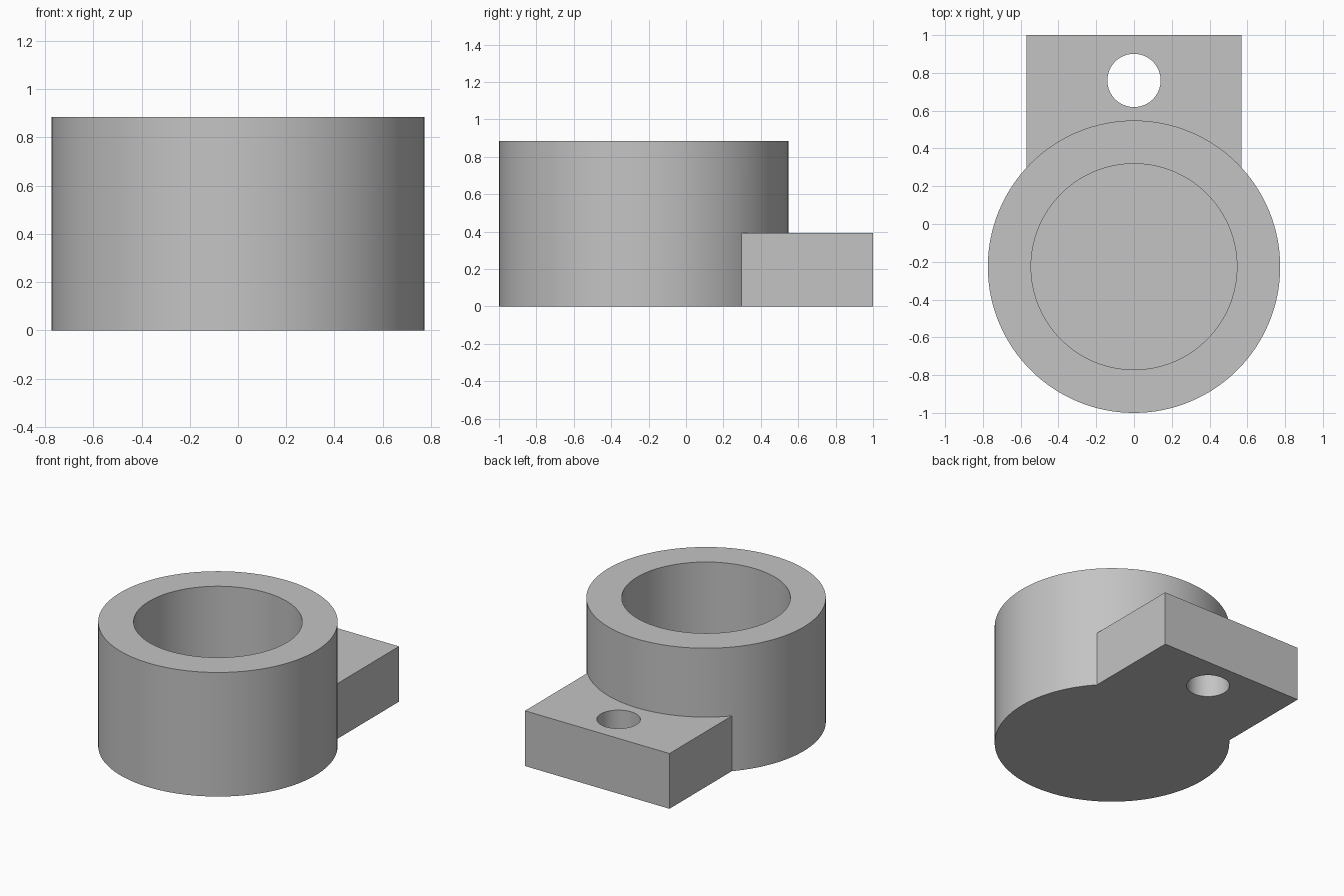
import bpy

cube = bpy.data.objects.get("Cube")
if cube:
    bpy.data.objects.remove(cube, do_unlink=True)

RING_Y = -0.226      # axis of the round body
RADIUS = 0.774
BORE = 0.545
HEIGHT = 0.885
FLOOR = 0.2          # thickness under the blind bore
LUG_HEIGHT = 0.394
LUG_HALF = 0.57
HOLE_Y = 0.76

grey = bpy.data.materials.new("plain grey")
grey.use_nodes = True
colour = (0.55, 0.55, 0.55, 1)
grey.diffuse_color = colour
grey.node_tree.nodes["Principled BSDF"].inputs["Base Color"].default_value = colour


def cylinder(name, radius, y, bottom, top, sides=128):
    bpy.ops.mesh.primitive_cylinder_add(
        vertices=sides, radius=radius, depth=top - bottom,
        location=(0, y, (bottom + top) / 2))
    obj = bpy.context.object
    obj.name = name
    obj.data.materials.append(grey)
    return obj


def box(name, half_width, front, back, height):
    bpy.ops.mesh.primitive_cube_add(size=1, location=(0, (front + back) / 2, height / 2))
    obj = bpy.context.object
    obj.name = name
    obj.scale = (2 * half_width, back - front, height)
    bpy.ops.object.transform_apply(location=False, rotation=False, scale=True)
    obj.data.materials.append(grey)
    return obj


def combine(target, tool, operation):
    """Apply a boolean to the target and discard the tool."""
    tool.hide_render = True
    mod = target.modifiers.new(operation.lower(), "BOOLEAN")
    mod.operation = operation
    mod.solver = "EXACT"
    mod.object = tool
    bpy.ops.object.select_all(action="DESELECT")
    bpy.context.view_layer.objects.active = target
    target.select_set(True)
    bpy.ops.object.modifier_apply(modifier=mod.name)
    bpy.data.objects.remove(tool, do_unlink=True)


# Round body joined to the rectangular mounting lug
body = cylinder("cup_with_mounting_lug", RADIUS, RING_Y, 0, HEIGHT)
combine(body, box("lug", LUG_HALF, RING_Y, 1, LUG_HEIGHT), "UNION")

# Blind bore in the cup and through hole in the lug
combine(body, cylinder("bore_cutter", BORE, RING_Y, FLOOR, HEIGHT + 0.2), "DIFFERENCE")
combine(body, cylinder("hole_cutter", 0.141, HOLE_Y, -0.2, LUG_HEIGHT + 0.2, 64), "DIFFERENCE")

# Smooth walls with crisp rims
bpy.ops.object.shade_smooth_by_angle(angle=0.52)
